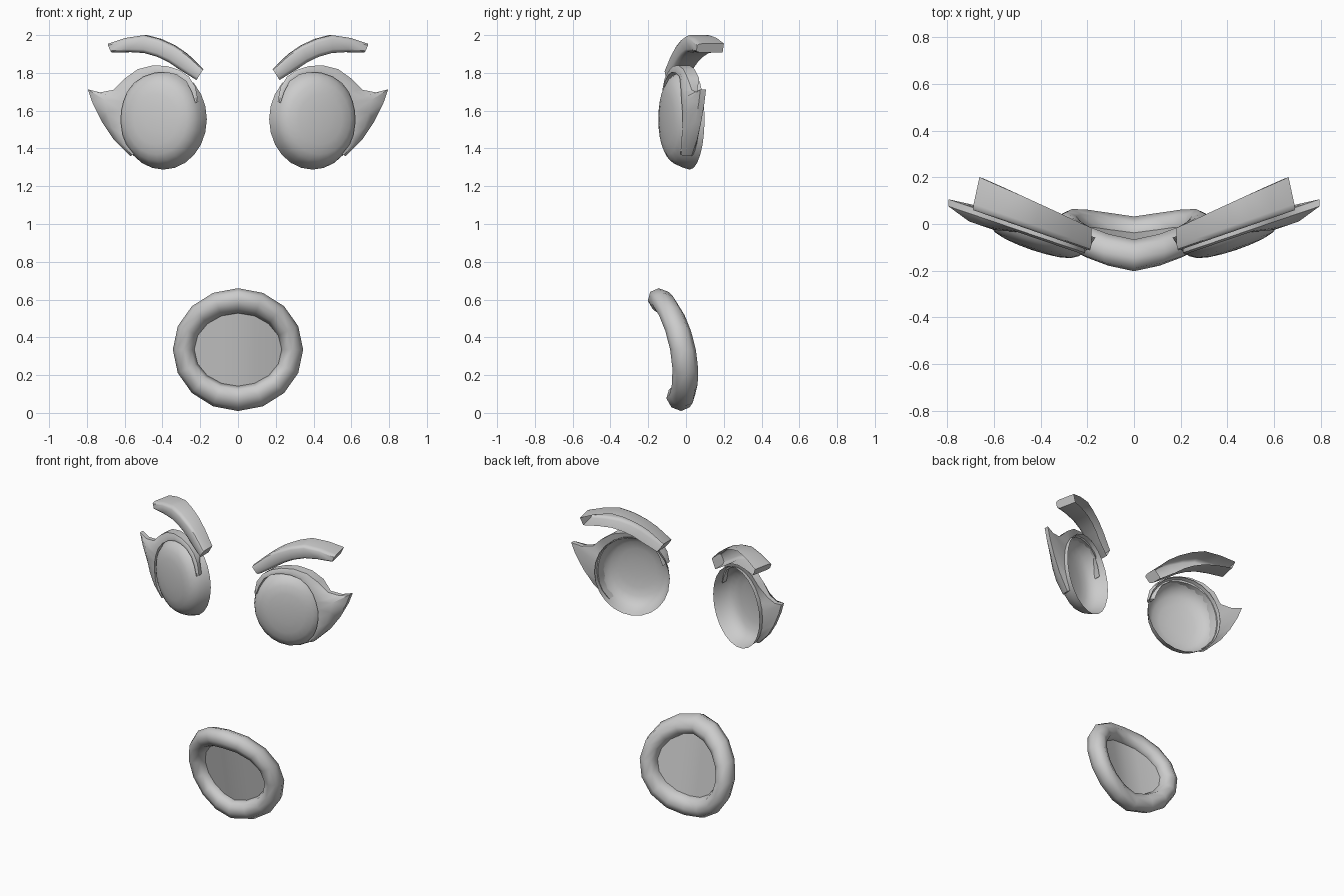
import bpy, bmesh, math
from mathutils import Vector

if "Cube" in bpy.data.objects:
    bpy.data.objects.remove(bpy.data.objects["Cube"])

grey = bpy.data.materials.new("soft grey")
grey.diffuse_color = (0.6, 0.6, 0.6, 1)
grey.use_nodes = True
grey.node_tree.nodes["Principled BSDF"].inputs["Base Color"].default_value = grey.diffuse_color
SLOPE = 0.34  # how fast the face curves back towards the sides


def make(name, grid, closed_u=False, closed_v=False, caps=False, mirror=False, angle=40):
    """Skin a grid of sections into a smooth object."""
    bm = bmesh.new()
    rows = [[bm.verts.new(p) for p in row] for row in grid]
    n, m = len(rows), len(rows[0])
    for i in range(n if closed_u else n - 1):
        for j in range(m if closed_v else m - 1):
            a, b = rows[i], rows[(i + 1) % n]
            k = (j + 1) % m
            bm.faces.new((a[j], a[k], b[k], b[j]))
    if caps:
        bm.faces.new(rows[0])
        bm.faces.new(rows[-1][::-1])
    bmesh.ops.remove_doubles(bm, verts=bm.verts, dist=0.0005)
    bmesh.ops.recalc_face_normals(bm, faces=bm.faces)
    me = bpy.data.meshes.new(name)
    bm.to_mesh(me)
    bm.free()
    me.materials.append(grey)
    ob = bpy.data.objects.new(name, me)
    bpy.context.collection.objects.link(ob)
    bpy.ops.object.select_all(action='DESELECT')
    ob.select_set(True)
    bpy.context.view_layer.objects.active = ob
    bpy.ops.object.shade_smooth_by_angle(angle=math.radians(angle))
    if mirror:
        ob.modifiers.new("mirror", 'MIRROR').use_axis[0] = True
    return ob


def face_y(x, c):
    return SLOPE * (x - 0.395) + c


# eyes: shallow domes, open at the back
normal = Vector((SLOPE, -1, 0)).normalized()
profile = [(1, 0), (0.965, 0.035), (0.91, 0.07), (0.83, 0.098), (0.7, 0.118),
           (0.5, 0.13), (0.25, 0.136), (0, 0.138)]
eye = []
for r, d in profile:
    ring = []
    for i in range(24):
        t = math.tau * i / 24
        x, z = 0.395 + 0.23 * r * math.cos(t), 1.555 + 0.267 * r * math.sin(t)
        ring.append(Vector((x, face_y(x, 0.02), z)) + normal * d)
    eye.append(ring)
make("eye", eye, closed_v=True, mirror=True, angle=60)

# eyelids: band over the eye that flares into a pointed outer lash
inner = [(0.225, 1.64), (0.245, 1.70), (0.275, 1.755), (0.325, 1.79), (0.38, 1.803), (0.44, 1.80),
         (0.50, 1.78), (0.55, 1.745), (0.585, 1.70), (0.605, 1.65), (0.617, 1.60),
         (0.62, 1.54), (0.61, 1.47), (0.59, 1.42), (0.55, 1.37)]
outer = [(0.21, 1.65), (0.225, 1.725), (0.26, 1.78), (0.31, 1.815), (0.375, 1.836), (0.45, 1.84),
         (0.53, 1.82), (0.60, 1.77), (0.66, 1.71), (0.73, 1.697), (0.795, 1.713),
         (0.77, 1.64), (0.72, 1.54), (0.66, 1.45), (0.57, 1.36)]
lid = []
for (a, b), (c, d) in zip(inner, outer):
    front = -0.07 - 0.025 * min(1, max(0, (a - 0.5) / 0.1))
    back = 0.0 if d > 1.73 else -0.03
    lid.append([(a, face_y(a, -0.01), b), (a, face_y(a, front), b),
                ((a + c) / 2, face_y((a + c) / 2, front), (b + d) / 2),
                (c, face_y(c, -0.06), d), (c, face_y(c, back), d)])
make("eyelid", lid, closed_v=True, caps=True, mirror=True)

# brows: arched shells with rounded front edges, open at the back
upper = [(0.183, 1.82), (0.27, 1.90), (0.34, 1.945), (0.42, 1.98), (0.50, 2.0), (0.60, 1.985), (0.692, 1.955)]
lower = [(0.22, 1.762), (0.315, 1.82), (0.37, 1.857), (0.43, 1.885), (0.50, 1.905), (0.58, 1.91), (0.672, 1.907)]
brow = []
for i, ((a, b), (c, d)) in enumerate(zip(upper, lower)):
    s = i / 6
    depth = 0.10 + 0.04 * s
    section = []
    for k, dy in [(0, depth), (0, 0.025), (0.08, 0.007), (0.2, 0),
                  (0.8, 0), (0.92, 0.007), (1, 0.025), (1, depth)]:
        x = a + (c - a) * k
        section.append((x - 0.03 * s * dy / depth,
                        -0.11 + 0.347 * (x - 0.2) + dy, b + (d - b) * k))
    brow.append(section)
make("brow", brow, caps=True, mirror=True)


# mouth: leaning ring, creased along the middle
def mouth_y(x, z):
    return -0.085 - 0.19 * (z - 0.335) + 0.07 * (abs(x) / 0.29) ** 1.3


lips = []
for i in range(16):
    t = math.tau * i / 16
    co, si = math.cos(t), math.sin(t)
    ring = []
    for j in range(8):
        u = math.tau * j / 8
        w = math.cos(u)
        x, z = (0.287 + 0.058 * w) * co, 0.335 + (0.259 + 0.066 * w) * si
        y = mouth_y(0.287 * co, 0.335 + 0.259 * si)
        ring.append((x, y + 0.068 * math.sin(u) - 0.01 * w * si, z))
    lips.append(ring)
make("lips", lips, closed_u=True, closed_v=True, angle=60)

# mouth backing panel inside the ring
panel = []
for i in range(9):
    t = math.pi * i / 8
    x, h = -0.24 * math.cos(t), 0.20 * math.sin(t)
    panel.append([(x, mouth_y(x, z) + 0.01, z) for z in (0.335 - h, 0.335 + h)])
make("mouth_panel", panel, angle=60)
